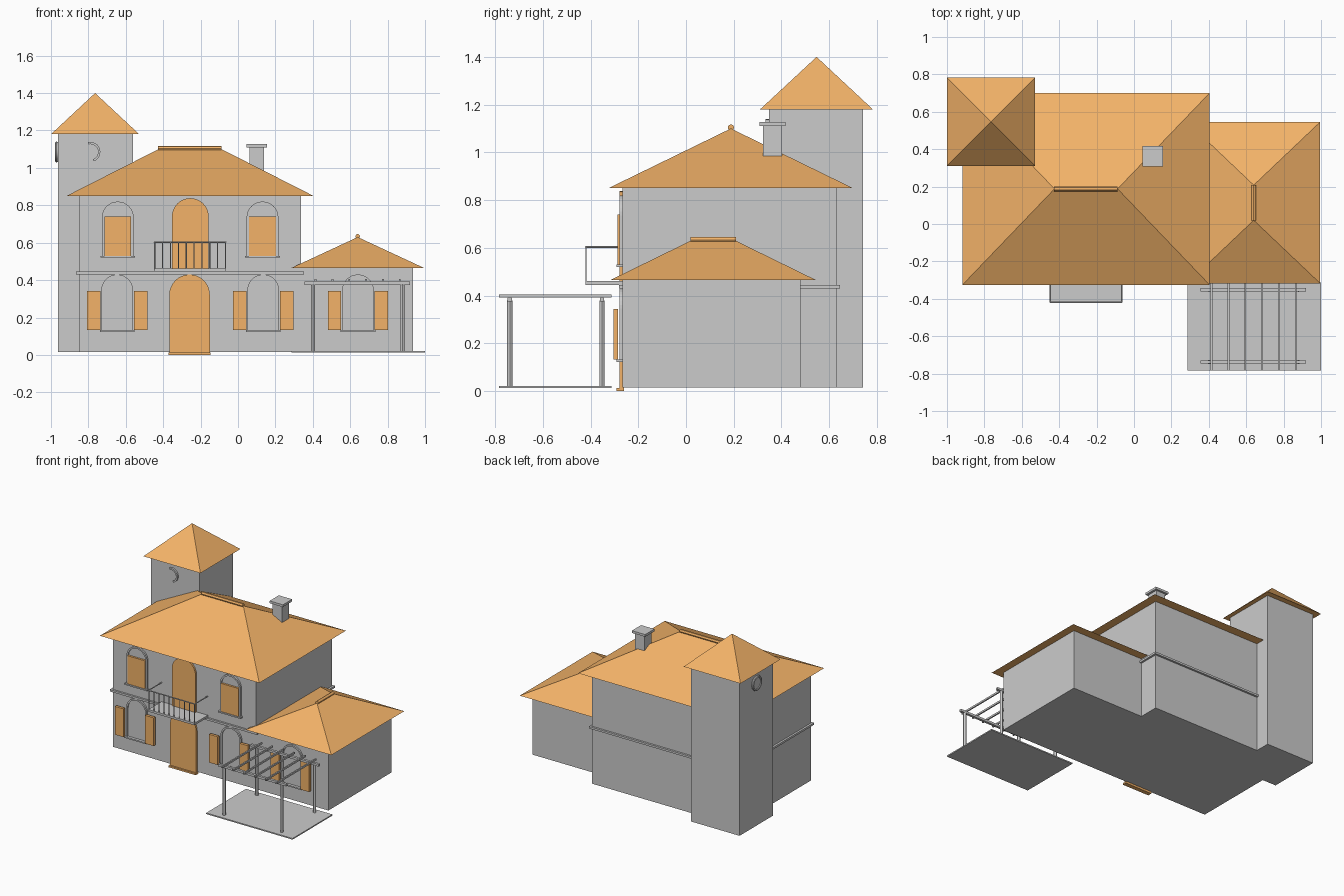
import bpy, bmesh
from math import pi, cos, sin

if "Cube" in bpy.data.objects:
    bpy.data.objects.remove(bpy.data.objects["Cube"])

orange = bpy.data.materials.new("terracotta")
orange.diffuse_color = (0.9, 0.45, 0.14, 1)
orange.use_nodes = True
orange.node_tree.nodes["Principled BSDF"].inputs["Base Color"].default_value = orange.diffuse_color


def finish(name, bm, mat=None):
    bmesh.ops.recalc_face_normals(bm, faces=bm.faces[:])
    me = bpy.data.meshes.new(name)
    bm.to_mesh(me)
    bm.free()
    ob = bpy.data.objects.new(name, me)
    bpy.context.collection.objects.link(ob)
    if mat:
        me.materials.append(mat)
    return ob


def box(name, x, y, z, mat=None):
    """Box from three (min, max) ranges."""
    bm = bmesh.new()
    bmesh.ops.create_cube(bm, size=1)
    for v in bm.verts:
        v.co = [r[0] + (c + 0.5) * (r[1] - r[0]) for c, r in zip(v.co, (x, y, z))]
    return finish(name, bm, mat)


def rod(name, loc, r, length, axis="z", mat=None, sides=12):
    bpy.ops.mesh.primitive_cylinder_add(
        vertices=sides, radius=r, depth=length, location=loc,
        rotation={"x": (0, pi / 2, 0), "y": (pi / 2, 0, 0), "z": (0, 0, 0)}[axis])
    ob = bpy.context.object
    ob.name = name
    if mat:
        ob.data.materials.append(mat)
    bpy.ops.object.shade_smooth_by_angle()
    return ob


def hip_roof(name, x, y, z0, z1, rx, ry):
    """Hip roof: eave rectangle, ridge between the ends of rx / ry."""
    bm = bmesh.new()
    e = [bm.verts.new((a, b, z0)) for a, b in
         ((x[0], y[0]), (x[1], y[0]), (x[1], y[1]), (x[0], y[1]))]
    a = bm.verts.new((rx[0], ry[0], z1))
    b = bm.verts.new((rx[1], ry[1], z1))
    bm.faces.new(e)
    if rx[0] == rx[1] and ry[0] == ry[1]:
        bm.verts.remove(b)
        faces = [(e[i], e[(i + 1) % 4], a) for i in range(4)]
    elif ry[0] == ry[1]:
        faces = [(e[0], e[1], b, a), (e[1], e[2], b), (e[2], e[3], a, b), (e[3], e[0], a)]
    else:
        faces = [(e[0], e[1], a), (e[1], e[2], b, a), (e[2], e[3], b), (e[3], e[0], a, b)]
    for f in faces:
        bm.faces.new(f)
    return finish(name, bm, orange)


def arch_points(cx, half, z0, top, n=16):
    spring = top - half
    arc = [(cx + half * cos(pi * i / n), spring + half * sin(pi * i / n)) for i in range(n + 1)]
    return [(cx + half, z0)] + arc + [(cx - half, z0)]


def arch_panel(name, cx, half, z0, top, y, mat=None):
    bm = bmesh.new()
    f = bm.faces.new([bm.verts.new((px, y[0], pz)) for px, pz in arch_points(cx, half, z0, top)])
    new = bmesh.ops.extrude_face_region(bm, geom=[f])["geom"]
    verts = [g for g in new if isinstance(g, bmesh.types.BMVert)]
    bmesh.ops.translate(bm, verts=verts, vec=(0, y[1] - y[0], 0))
    return finish(name, bm, mat)


def band(name, outer, inner, y):
    """Solid strip between two matching outlines in the x-z plane."""
    bm = bmesh.new()
    rows = [[bm.verts.new(c) for c in ((ox, y[0], oz), (ix, y[0], iz), (ix, y[1], iz), (ox, y[1], oz))]
            for (ox, oz), (ix, iz) in zip(outer, inner)]
    for p, q in zip(rows, rows[1:]):
        for i in range(4):
            bm.faces.new((p[i], p[(i + 1) % 4], q[(i + 1) % 4], q[i]))
    bm.faces.new(rows[0])
    bm.faces.new(rows[-1])
    return finish(name, bm)


WALL = -0.266

# Walls
box("main_walls", (-0.85, 0.337), (WALL, 0.63), (0.015, 0.85))
box("tower_walls", (-0.963, -0.561), (0.347, 0.742), (0.015, 1.18))
box("wing_walls", (0.3, 0.935), (WALL, 0.48), (0.015, 0.465))
box("belt_course", (-0.865, 0.352), (-0.28, 0.645), (0.43, 0.445))

# Roofs and ridge caps
hip_roof("main_roof", (-0.917, 0.404), (-0.325, 0.70), 0.85, 1.10, (-0.425, -0.088), (0.188, 0.188))
hip_roof("wing_roof", (0.285, 0.995), (-0.317, 0.545), 0.465, 0.63, (0.64, 0.64), (0.02, 0.208))
hip_roof("tower_roof", (-1.0, -0.528), (0.31, 0.783), 1.18, 1.40, (-0.764, -0.764), (0.547, 0.547))
rod("main_ridge_cap", (-0.257, 0.188, 1.104), 0.013, 0.34, "x", orange)
rod("wing_ridge_cap", (0.64, 0.114, 0.634), 0.012, 0.19, "y", orange)

# Chimney
box("chimney_shaft", (0.062, 0.14), (0.322, 0.402), (0.93, 1.11))
box("chimney_cap", (0.046, 0.156), (0.308, 0.417), (1.11, 1.127))

# Round tower window on the left, part ring on the front
rod("tower_round_pane", (-0.966, 0.547, 1.085), 0.045, 0.014, "x", sides=24)
bpy.ops.mesh.primitive_torus_add(major_radius=0.047, minor_radius=0.009, major_segments=24,
                                 minor_segments=8, location=(-0.97, 0.547, 1.085),
                                 rotation=(0, pi / 2, 0))
bpy.context.object.name = "tower_round_frame"
bpy.ops.object.shade_smooth_by_angle()
ang = [-1.2 + 3.0 * i / 12 for i in range(13)]
band("tower_front_trim", *[[(-0.79 + r * cos(a), 1.085 + r * sin(a)) for a in ang]
                           for r in (0.054, 0.042)], (0.334, 0.352))


def window(name, cx, z0, top):
    """Arched pane, frame and sill."""
    arch_panel(name + "_pane", cx, 0.08, z0, top - 0.005, (-0.271, -0.26))
    band(name + "_frame", arch_points(cx, 0.085, z0, top),
         arch_points(cx, 0.073, z0, top - 0.012), (-0.279, -0.26))
    box(name + "_sill", (cx - 0.093, cx + 0.093), (-0.292, -0.26), (z0 - 0.01, z0))


# Upper windows with closed shutters
for side, cx in (("left", -0.643), ("right", 0.131)):
    window("upper_%s_window" % side, cx, 0.53, 0.82)
    box("upper_%s_shutter" % side, (cx - 0.072, cx + 0.072), (-0.286, -0.265), (0.53, 0.74), orange)

# Ground floor windows with open shutters
for side, cx in (("left", -0.646), ("right", 0.135), ("wing", 0.641)):
    window("lower_%s_window" % side, cx, 0.132, 0.43)
    for s in (-1, 1):
        xs = sorted((cx + s * 0.09, cx + s * 0.161))
        box("lower_%s_shutter" % side, xs, (-0.304, -0.284), (0.132, 0.343), orange)

# Doors and step
arch_panel("balcony_door", -0.255, 0.098, 0.46, 0.838, (-0.279, -0.26), orange)
arch_panel("front_door", -0.259, 0.108, 0.012, 0.43, (-0.279, -0.26), orange)
box("door_step", (-0.372, -0.146), (-0.292, -0.26), (0, 0.012), orange)

# Balcony with railing
box("balcony_slab", (-0.447, -0.064), (-0.422, -0.26), (0.445, 0.461))
rod("front_rail", (-0.256, -0.419, 0.603), 0.004, 0.386, "x")
for x in (-0.447, -0.065):
    rod("side_rail", (x, -0.34, 0.603), 0.004, 0.16, "y", sides=8)
for i in range(10):
    rod("baluster", (-0.445 + i * 0.0420, -0.419, 0.53), 0.003, 0.145, sides=8)

# Patio and pergola
box("patio_slab", (0.285, 1.0), (-0.783, -0.312), (0.012, 0.021))
for y in (-0.738, -0.352):
    for x in (0.402, 0.88):
        rod("pergola_post", (x, y, 0.2), 0.011, 0.36)
    box("pergola_beam", (0.356, 0.92), (y - 0.009, y + 0.009), (0.375, 0.392))
for i in range(6):
    x = 0.415 + i * 0.09
    box("pergola_rafter", (x - 0.005, x + 0.005), (-0.783, -0.312), (0.392, 0.405))
